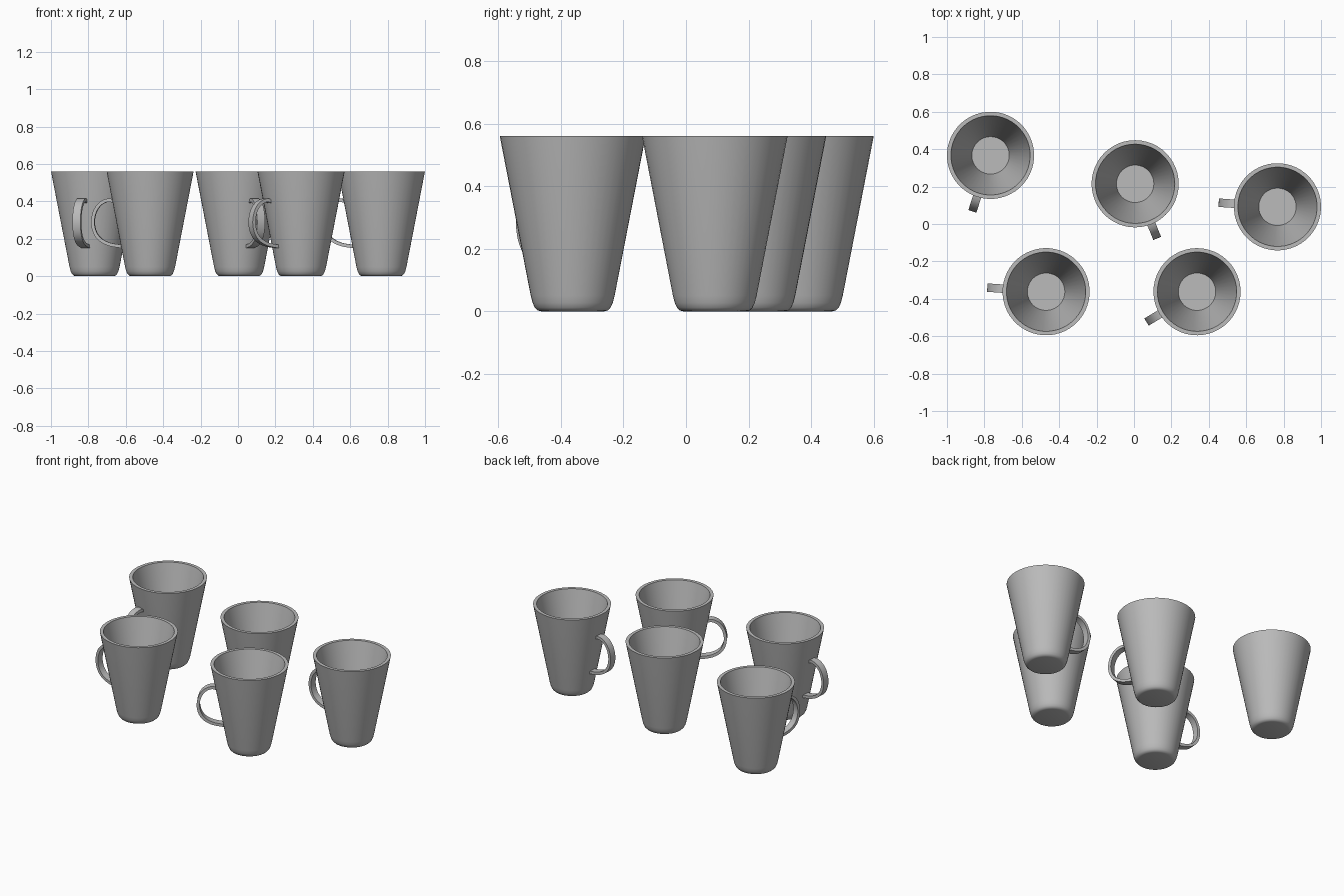
import bpy, bmesh, math
from mathutils import Vector, Matrix

cube = bpy.data.objects.get("Cube")
if cube:
    bpy.data.objects.remove(cube, do_unlink=True)

SEGMENTS = 48

# One plain grey for everything
grey = bpy.data.materials.new("plain_grey")
grey.use_nodes = True
colour = (0.5, 0.5, 0.5, 1)
grey.diffuse_color = colour
grey.node_tree.nodes["Principled BSDF"].inputs["Base Color"].default_value = colour


def finish(bm, name, place):
    """Turn a bmesh into a placed object, smooth except at sharp edges."""
    bmesh.ops.recalc_face_normals(bm, faces=bm.faces)
    mesh = bpy.data.meshes.new(name)
    bm.to_mesh(mesh)
    bm.free()
    mesh.materials.append(grey)
    obj = bpy.data.objects.new(name, mesh)
    obj.matrix_world = place
    bpy.context.collection.objects.link(obj)
    bpy.ops.object.select_all(action='DESELECT')
    obj.select_set(True)
    bpy.context.view_layer.objects.active = obj
    bpy.ops.object.shade_smooth_by_angle(angle=math.radians(35))
    return obj


def smooth_path(points, steps=5):
    """Catmull-Rom curve through the points."""
    pts = [Vector(p) for p in points]
    pts = [2 * pts[0] - pts[1]] + pts + [2 * pts[-1] - pts[-2]]
    path = []
    for a, b, c, d in zip(pts, pts[1:], pts[2:], pts[3:]):
        for i in range(steps):
            t = i / steps
            path.append(0.5 * (2 * b + (c - a) * t + (2 * a - 5 * b + 4 * c - d) * t ** 2
                               + (3 * b - a - 3 * c + d) * t ** 3))
    return path + [pts[-2]]


# Cup wall: outside from the base up, over the rim, down to the inner floor
cup_profile = [(0, 0), (0.1, 0), (0.112, 0.003), (0.121, 0.012), (0.128, 0.027),
               (0.134, 0.05), (0.233, 0.56), (0.212, 0.56), (0.1, 0.03), (0, 0.03)]


def make_cup(name, place):
    bm = bmesh.new()
    verts = [bm.verts.new((r, 0, z)) for r, z in cup_profile]
    edges = [bm.edges.new(pair) for pair in zip(verts, verts[1:])]
    bmesh.ops.spin(bm, geom=verts + edges, cent=(0, 0, 0), axis=(0, 0, 1),
                   angle=math.tau, steps=SEGMENTS)
    bmesh.ops.remove_doubles(bm, verts=bm.verts, dist=0.0005)
    finish(bm, name, place)


# Handle: a flat band following an ear-shaped path (distance out, height)
handle_path = smooth_path([(0.192, 0.4), (0.225, 0.406), (0.265, 0.388), (0.294, 0.348),
                           (0.306, 0.29), (0.295, 0.235), (0.265, 0.195), (0.215, 0.17),
                           (0.145, 0.158)])


def make_handle(name, place, width=0.045, thick=0.018):
    bm = bmesh.new()
    rings = []
    last = len(handle_path) - 1
    for i, p in enumerate(handle_path):
        along = (handle_path[min(i + 1, last)] - handle_path[max(i - 1, 0)]).normalized()
        out = Vector((-along.y, along.x)) * thick / 2
        rings.append([bm.verts.new((p.x + s * out.x, w * width / 2, p.y + s * out.y))
                      for s, w in ((1, 1), (1, -1), (-1, -1), (-1, 1))])
    for a, b in zip(rings, rings[1:]):
        for k in range(4):
            n = (k + 1) % 4
            bm.faces.new((a[k], a[n], b[n], b[k]))
    bm.faces.new(rings[0])
    bm.faces.new(rings[-1])
    finish(bm, name, place)


# Five cups: position and direction of the handle in degrees
cups = [(-0.767, 0.367, 252), (0.006, 0.215, 292), (0.767, 0.092, 176),
        (-0.47, -0.362, 176), (0.337, -0.362, 211)]
for number, (x, y, turn) in enumerate(cups, 1):
    place = Matrix.Translation((x, y, 0)) @ Matrix.Rotation(math.radians(turn), 4, 'Z')
    make_cup(f"cup_{number}", place)
    make_handle(f"cup_handle_{number}", place)
